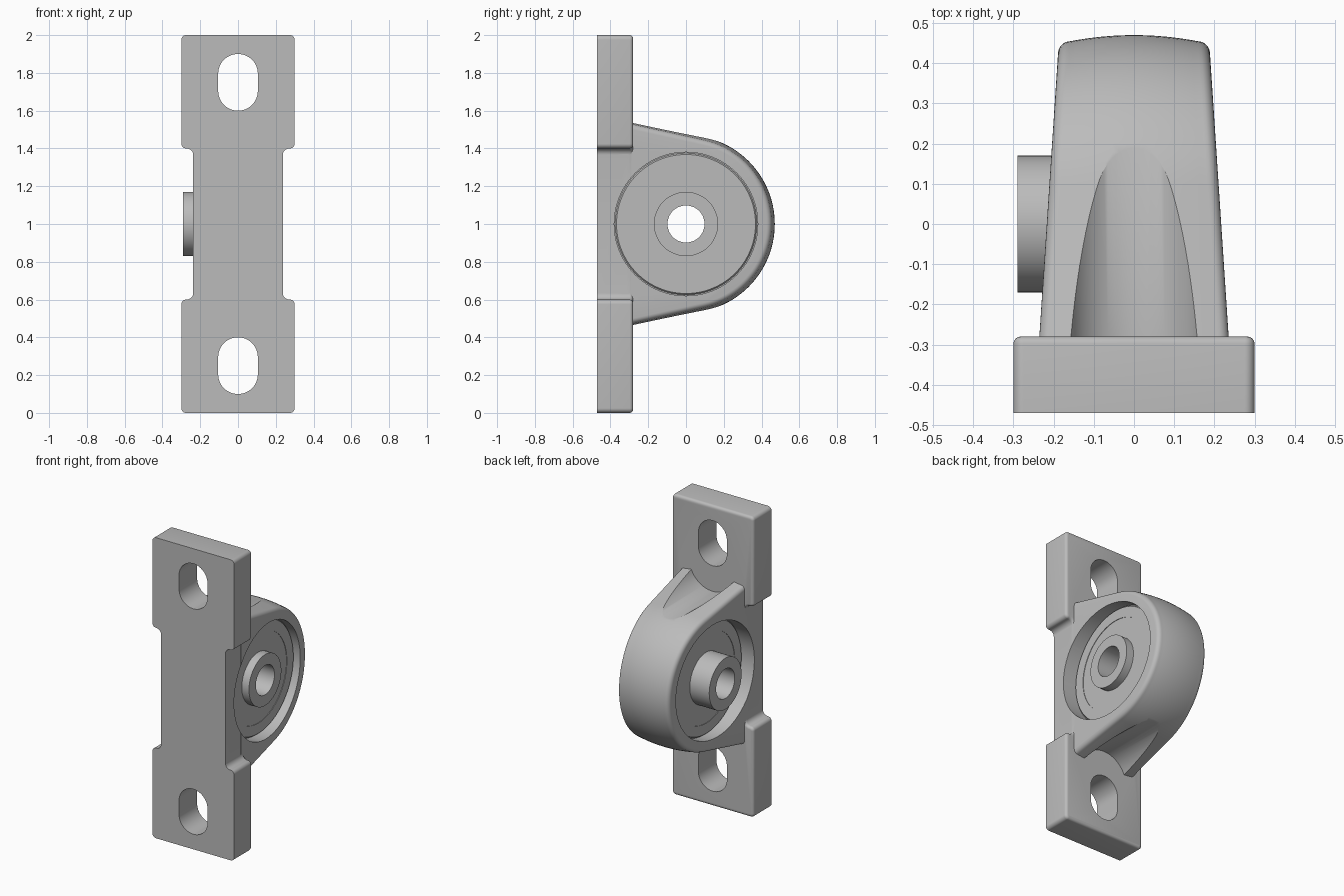
import bpy, bmesh, math
from mathutils import Vector, Matrix

cube = bpy.data.objects.get("Cube")
if cube:
    bpy.data.objects.remove(cube, do_unlink=True)

grey = bpy.data.materials.new("cast grey")
grey.use_nodes = True
COLOUR = (0.5, 0.5, 0.5, 1)
grey.diffuse_color = COLOUR
grey.node_tree.nodes["Principled BSDF"].inputs["Base Color"].default_value = COLOUR

FRONT, BACK, MID = -0.47, -0.28, 1.0


def finish(name, bm):
    bmesh.ops.recalc_face_normals(bm, faces=bm.faces)
    mesh = bpy.data.meshes.new(name)
    bm.to_mesh(mesh)
    bm.free()
    obj = bpy.data.objects.new(name, mesh)
    bpy.context.collection.objects.link(obj)
    mesh.materials.append(grey)
    return obj


def rounded(corners, steps=8):
    """Outline through (x, z, radius) corners with each corner filleted."""
    out = []
    for i, (x, z, r) in enumerate(corners):
        p = Vector((x, z))
        a = (Vector(corners[i - 1][:2]) - p).normalized()
        b = (Vector(corners[(i + 1) % len(corners)][:2]) - p).normalized()
        centre = p + (a + b) * r      # all corners are square
        for k in range(steps + 1):
            t = k / steps * math.pi / 2
            out.append(centre - b * r * math.cos(t) - a * r * math.sin(t))
    return out


def extrude(name, outline, y0, y1, bevel=0):
    bm = bmesh.new()
    face = bm.faces.new([bm.verts.new((p.x, y0, p.y)) for p in outline])
    new = bmesh.ops.extrude_face_region(bm, geom=[face])["geom"]
    bmesh.ops.translate(bm, vec=(0, y1 - y0, 0),
                        verts=[v for v in new if isinstance(v, bmesh.types.BMVert)])
    if bevel:
        rim = [e for e in bm.edges if all(abs(v.co.y - y1) < 1e-5 for v in e.verts)]
        bmesh.ops.bevel(bm, geom=rim, offset=bevel, segments=4, profile=0.5,
                        affect='EDGES')
    return finish(name, bm)


def cylinder(name, radius, length, axis, centre):
    bm = bmesh.new()
    bmesh.ops.create_cone(bm, cap_ends=True, segments=96, radius1=radius,
                          radius2=radius, depth=length)
    turn = Matrix.Rotation(math.pi / 2, 4, 'Y' if axis == 'X' else 'X')
    bmesh.ops.transform(bm, matrix=Matrix.Translation(centre) @ turn, verts=bm.verts)
    return finish(name, bm)


def combine(target, other, operation):
    mod = target.modifiers.new(other.name, 'BOOLEAN')
    mod.operation, mod.object, mod.solver = operation, other, 'EXACT'
    bpy.context.view_layer.objects.active = target
    bpy.ops.object.modifier_apply(modifier=mod.name)
    bpy.data.objects.remove(other, do_unlink=True)


def smooth(obj, angle):
    bpy.ops.object.select_all(action='DESELECT')
    obj.select_set(True)
    bpy.context.view_layer.objects.active = obj
    bpy.ops.object.shade_smooth_by_angle(angle=math.radians(angle))


# Mounting plate with a narrow web between two wide feet
W, WEB, STEP, R1, R2 = 0.3, 0.237, 0.4, 0.025, 0.035
quarter = [(W, 1.0, R1), (W, STEP, R1), (WEB, STEP, R2)]
right = quarter + [(x, -z, r) for x, z, r in reversed(quarter)]
left = [(-x, z, r) for x, z, r in reversed(right)]
plate = rounded([(x, MID + z, r) for x, z, r in right + left])
housing = extrude("housing", plate, FRONT, BACK, 0.018)

# Crowned, tapered bearing shell: a rounded nose with tangent flanks
FILLET, LEAN, FOOT = 0.028, math.radians(77.5), -0.31


def half_width(y):
    return 0.2375 - 0.066 * (y - FOOT)


def nose(d):
    """Side profile at distance d from the bearing axis."""
    arc = [(d * math.cos(t), d * math.sin(t))
           for t in (LEAN * (k / 24 - 1) for k in range(49))]
    z = (d - FOOT * math.cos(LEAN)) / math.sin(LEAN)
    return [(FOOT, -z)] + arc + [(FOOT, z)]


stations = [(k / 10, 0) for k in range(-10, 11)]
arc = [math.pi / 2 * k / 6 for k in range(1, 7)]
stations = [(-1, -t) for t in reversed(arc)] + stations + [(1, t) for t in arc]
bm = bmesh.new()
rings = []
for s, t in stations:
    crown = 0.47 - 0.5 * (s * 0.175) ** 2
    ring = []
    for y, z in nose(crown - FILLET * (1 - math.cos(t))):
        x = s * (half_width(y) - FILLET) + FILLET * math.sin(t)
        ring.append(bm.verts.new((x, y, MID + z)))
    rings.append(ring)
for a, b in zip(rings, rings[1:]):
    for i in range(len(a)):
        j = (i + 1) % len(a)
        bm.faces.new((a[i], a[j], b[j], b[i]))
bm.faces.new(rings[0])
bm.faces.new(rings[-1])
shell = finish("shell", bm)

# Spanner scoops above and below the shell, clearing the bolts
for side in (1, -1):
    scoop = cylinder("scoop", 0.17, 1.0, 'Y', (0, BACK + 0.5, MID + side * 0.6))
    combine(shell, scoop, 'DIFFERENCE')
combine(housing, shell, 'UNION')

# Bolt slots and the bearing bore
for side in (1, -1):
    z = MID + side * 0.75
    slot = rounded([(sx * 0.105, z + sz * 0.15, 0.1045)
                    for sx, sz in ((1, 1), (1, -1), (-1, -1), (-1, 1))], 12)
    combine(housing, extrude("slot", slot, -0.6, 0.0), 'DIFFERENCE')
combine(housing, cylinder("bore", 0.38, 1.0, 'X', (0, 0, MID)), 'DIFFERENCE')
smooth(housing, 30)


# Bearing parts turned around the x axis
def turned(name, profile, segments=96):
    bm = bmesh.new()
    rings = []
    for k in range(segments):
        t = 2 * math.pi * k / segments
        rings.append([bm.verts.new((x, r * math.cos(t), MID + r * math.sin(t)))
                      for x, r in profile])
    n = len(profile)
    for k in range(segments):
        a, b = rings[k], rings[(k + 1) % segments]
        for i in range(n):
            j = (i + 1) % n
            bm.faces.new((a[i], a[j], b[j], b[i]))
    smooth(finish(name, bm), 30)


def mirrored(half):
    return half + [(-x, r) for x, r in reversed(half)]


turned("inner_ring", [(0.2, 0.098), (0.2, 0.17), (-0.29, 0.17), (-0.29, 0.098)])
turned("bearing_seal", mirrored([(0.147, 0.165), (0.147, 0.305)]))
turned("outer_ring", mirrored([(0.15, 0.3), (0.15, 0.368), (0.142, 0.375),
                               (0.135, 0.375), (0.135, 0.382)]))
